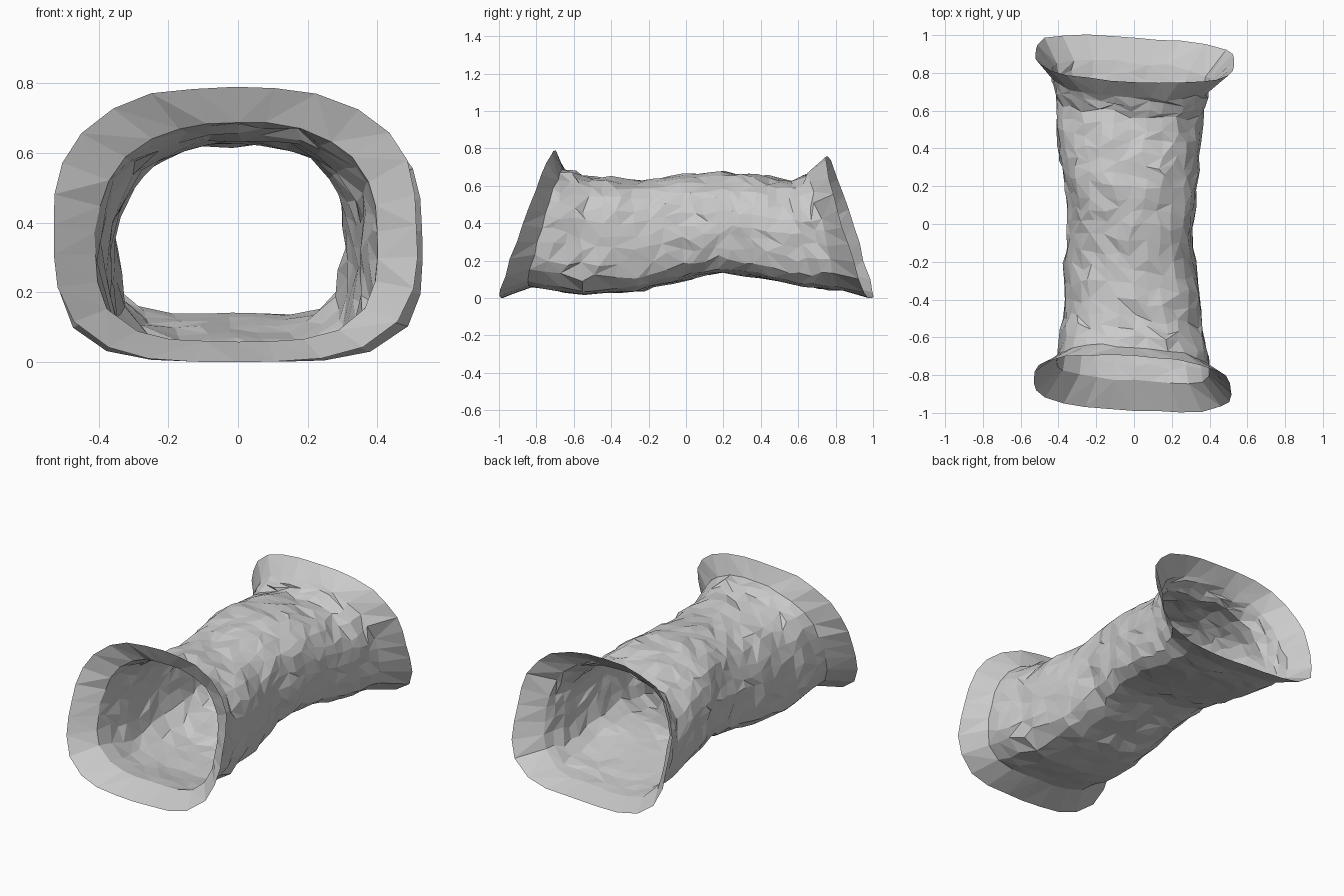
import bpy, bmesh, math, random
from mathutils import Vector, noise

random.seed(4)
if "Cube" in bpy.data.objects:
    bpy.data.objects.remove(bpy.data.objects["Cube"])

SIDES = 28
STEPS = 3
YAW = .03

# Sections along the tunnel: y at floor, y at roof, floor z, roof z,
# smallest x, largest x, squareness of roof, squareness of floor
SECTIONS = [
    (-.985, -.7, 0, .79, -.53, .515, 2.6, 3.3),
    (-.83, -.65, .06, .69, -.41, .4, 2.5, 3.6),
    (-.55, -.5, .02, .645, -.375, .365, 2.4, 4.5),
    (-.25, -.25, .04, .63, -.36, .33, 2.4, 4.5),
    (0, 0, .1, .66, -.345, .3, 2.4, 4.5),
    (.2, .2, .14, .67, -.37, .325, 2.4, 4.5),
    (.4, .38, .11, .655, -.4, .345, 2.4, 4.5),
    (.65, .58, .06, .625, -.415, .365, 2.4, 4.5),
    (.85, .67, .04, .68, -.43, .4, 2.5, 4.5),
    (.985, .75, 0, .76, -.52, .53, 2.6, 4),
]


def make_material(name, value):
    mat = bpy.data.materials.new(name)
    mat.use_nodes = True
    mat.diffuse_color = (value, value, value, 1)
    mat.node_tree.nodes["Principled BSDF"].inputs["Base Color"].default_value = mat.diffuse_color
    return mat


def ring_points(section, rough, taper):
    """Rounded, flat-floored loop that leans with height and is roughened."""
    y_low, y_high, z_low, z_high, x_min, x_max, roof_power, floor_power = section
    points = []
    for i in range(SIDES):
        angle = math.tau * i / SIDES + rough * random.uniform(-3, 3)
        c, s = math.cos(angle), math.sin(angle)
        power = roof_power if s > 0 else floor_power
        radius = (abs(c) ** power + abs(s) ** power) ** (-1 / power)
        across, up = c * radius, s * radius
        height = (up + 1) / 2
        # One wall slants inward toward the roof
        spread = across * (1 - taper * max(up, 0)) if c < 0 else across
        point = Vector(((x_min + x_max) / 2 + spread * (x_max - x_min) / 2,
                        y_low + (y_high - y_low) * height - YAW * across,
                        z_low + (z_high - z_low) * height))
        # Rock bumps push along the loop's outward direction
        push = rough * (noise.noise(point * 7) + random.uniform(-.5, .5))
        if s < -.5:
            push *= .5
        point += Vector((c, 0, s)) * push
        point.y += rough * random.uniform(-1.2, 1.2)
        points.append(point)
    return points


def tunnel_rings():
    """Single steps across the flared mouths, finer steps along the body."""
    rings = [ring_points(SECTIONS[0], .004, 0)]
    body = SECTIONS[1:-1]
    for a, b in zip(body, body[1:]):
        for k in range(STEPS):
            t = k / STEPS
            mixed = [p + (q - p) * t for p, q in zip(a, b)]
            smooth_mouth = a is body[0] and k == 0
            rings.append(ring_points(mixed, .006 if smooth_mouth else .018, .1))
    rings.append(ring_points(body[-1], .012, .05))
    rings.append(ring_points(SECTIONS[-1], .006, 0))
    return rings


# Tunnel shell: open sheet of irregular triangles
bm = bmesh.new()
rings = [[bm.verts.new(p) for p in ring] for ring in tunnel_rings()]
for near, far in zip(rings, rings[1:]):
    for i in range(SIDES):
        j = (i + 1) % SIDES
        a, b, c, d = near[i], near[j], far[j], far[i]
        if random.random() < .5:
            triangles = ((a, b, c), (a, c, d))
        else:
            triangles = ((a, b, d), (b, c, d))
        for tri in triangles:
            bm.faces.new(tri)
bm.normal_update()
# Keep the faces pointing out of the tunnel
first = bm.faces[:][0]
if first.normal.x < 0:
    bmesh.ops.reverse_faces(bm, faces=bm.faces[:])

mesh = bpy.data.meshes.new("rock_tunnel")
bm.to_mesh(mesh)
bm.free()
mesh.materials.append(make_material("grey stone", .6))
tunnel = bpy.data.objects.new("rock_tunnel", mesh)
bpy.context.collection.objects.link(tunnel)
